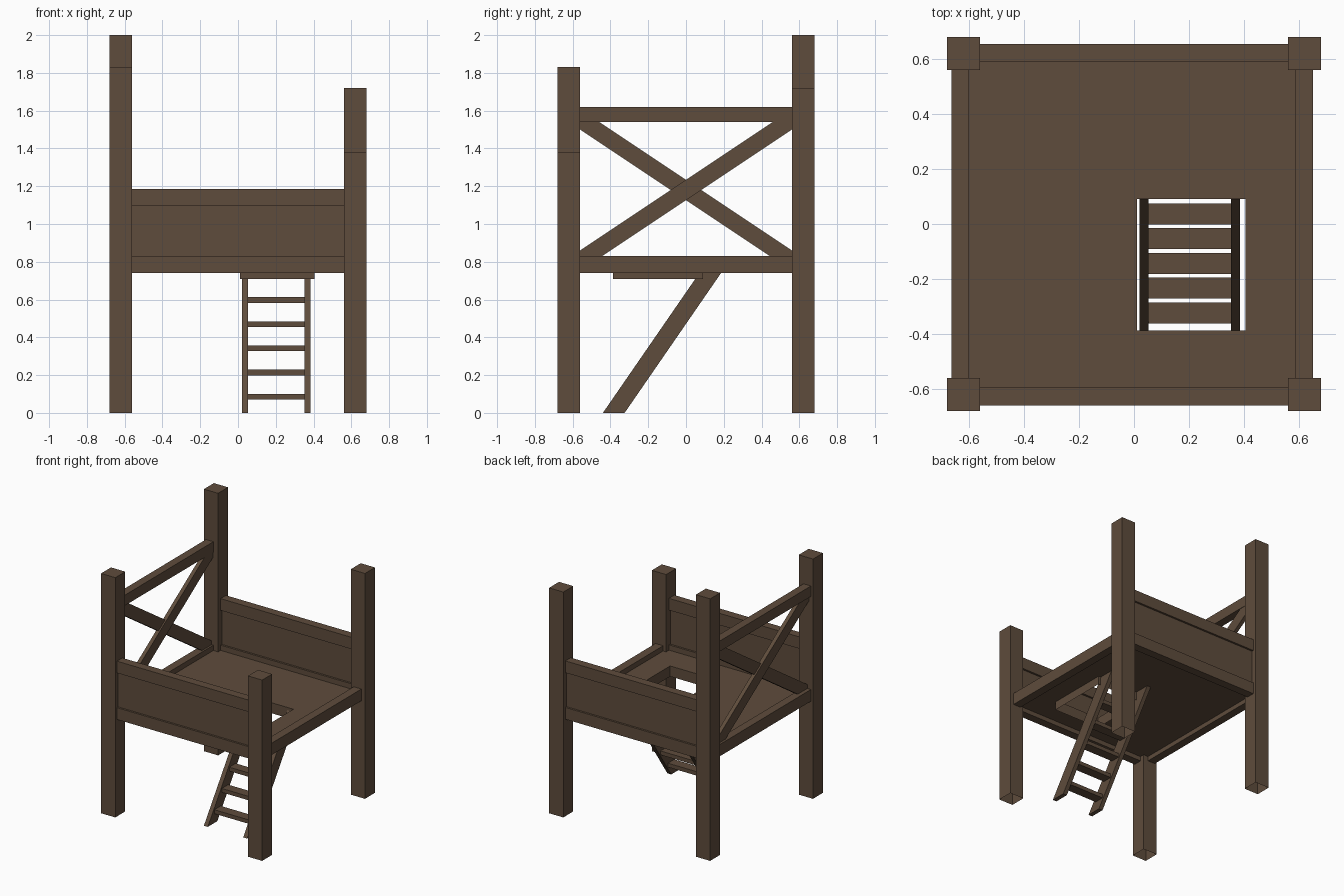
import bpy, bmesh, math
from mathutils import Matrix, Vector

if "Cube" in bpy.data.objects:
    bpy.data.objects.remove(bpy.data.objects["Cube"])

wood = bpy.data.materials.new("dark brown wood")
wood.diffuse_color = (0.113, 0.072, 0.045, 1)
wood.use_nodes = True
wood.node_tree.nodes["Principled BSDF"].inputs["Base Color"].default_value = wood.diffuse_color


def finish(name, bm):
    bmesh.ops.recalc_face_normals(bm, faces=bm.faces)
    me = bpy.data.meshes.new(name)
    bm.to_mesh(me)
    bm.free()
    me.materials.append(wood)
    ob = bpy.data.objects.new(name, me)
    bpy.context.collection.objects.link(ob)
    return ob


def box(name, x, y, z, rot_x=0.0, open_bottom=False):
    """Box from three (min, max) ranges, turned about x through its centre."""
    bm = bmesh.new()
    bmesh.ops.create_cube(bm, size=1)
    bmesh.ops.recalc_face_normals(bm, faces=bm.faces)
    if open_bottom:
        low = [f for f in bm.faces if f.normal.z < -0.5]
        bmesh.ops.delete(bm, geom=low, context='FACES_ONLY')
    r = (x, y, z)
    m = (Matrix.Translation(Vector([(a + b) / 2 for a, b in r]))
         @ Matrix.Rotation(rot_x, 4, 'X')
         @ Matrix.Diagonal([b - a for a, b in r] + [1]))
    bmesh.ops.transform(bm, matrix=m, verts=bm.verts)
    return finish(name, bm)


# corner posts of four different heights
for name, sx, sy, h in (("front_left_post", -1, -1, 1.83), ("front_right_post", 1, -1, 1.38),
                        ("back_left_post", -1, 1, 2.0), ("back_right_post", 1, 1, 1.72)):
    cx, cy = 0.62 * sx, 0.62 * sy
    box(name, (cx - .06, cx + .06), (cy - .06, cy + .06), (0, h), open_bottom=True)

# front and back walls: lower beam, panel, top rail
S = (-0.565, 0.565)
for side, lo, hi in (("front", -0.66, -0.595), ("back", 0.59, 0.655)):
    box(side + "_beam", S, (lo, hi), (0.74, 0.83))
    box(side + "_panel", S, (lo + .015, hi - .015), (0.82, 1.105))
    box(side + "_rail", S, (lo, hi), (1.095, 1.185))

# side beams, left hand rail
box("right_beam", (0.585, 0.65), S, (0.74, 0.83))
box("left_beam", (-0.663, -0.6), S, (0.74, 0.83))
box("left_rail", (-0.663, -0.6), S, (1.54, 1.62))

# crossed braces on the left side
for i, s in enumerate((1, -1)):
    x0 = -0.633 - 0.012 * i
    box("left_brace", (x0, x0 + 0.03), (-0.67, 0.67), (1.135, 1.225), rot_x=s * math.radians(33.7))

# deck built as strips around the ladder opening
HX, HY, D = (0.01, 0.405), (-0.387, 0.09), 0.61
TOP, UNDER = 0.79, 0.775
bm = bmesh.new()
xs, ys = (-D, *HX, D), (-D, *HY, D)
for z in (TOP, UNDER):
    for i in range(3):
        for j in range(3):
            if (i, j) != (1, 1):
                bm.faces.new([bm.verts.new((xs[a], ys[b], z)) for a, b in
                              ((i, j), (i + 1, j), (i + 1, j + 1), (i, j + 1))])
bmesh.ops.remove_doubles(bm, verts=bm.verts, dist=1e-5)
bmesh.ops.dissolve_limit(bm, angle_limit=0.01, verts=bm.verts, edges=bm.edges)
finish("deck", bm)

# thin lining hanging below the opening
bm = bmesh.new()
c = [(HX[0], HY[0]), (HX[1], HY[0]), (HX[1], HY[1]), (HX[0], HY[1])]
for p, q in zip(c, c[1:] + c[:1]):
    bm.faces.new([bm.verts.new(v) for v in ((*p, .71), (*q, .71), (*q, TOP), (*p, TOP))])
bmesh.ops.remove_doubles(bm, verts=bm.verts, dist=1e-5)
finish("hatch_lining", bm)

# ladder stringers: slanted parallelograms cut level at both ends
SLOPE = 1.45
for x0, x1 in ((0.02, 0.053), (0.352, 0.385)):
    bm = bmesh.new()
    prof = [(-0.44, 0), (-0.325, 0), (-0.325 + .775 / SLOPE, .775), (-0.44 + .775 / SLOPE, .775)]
    f = bm.faces.new([bm.verts.new((x0, y, z)) for y, z in prof])
    ext = bmesh.ops.extrude_face_region(bm, geom=[f])
    bmesh.ops.translate(bm, vec=(x1 - x0, 0, 0),
                        verts=[v for v in ext["geom"] if isinstance(v, bmesh.types.BMVert)])
    finish("ladder_stringer", bm)

# ladder rungs
for i in range(5):
    z, y = 0.086 + 0.128 * i, -0.323 + 0.09 * i
    box("ladder_rung", (0.05, 0.355), (y - .038, y + .038), (z - .015, z + .015))
